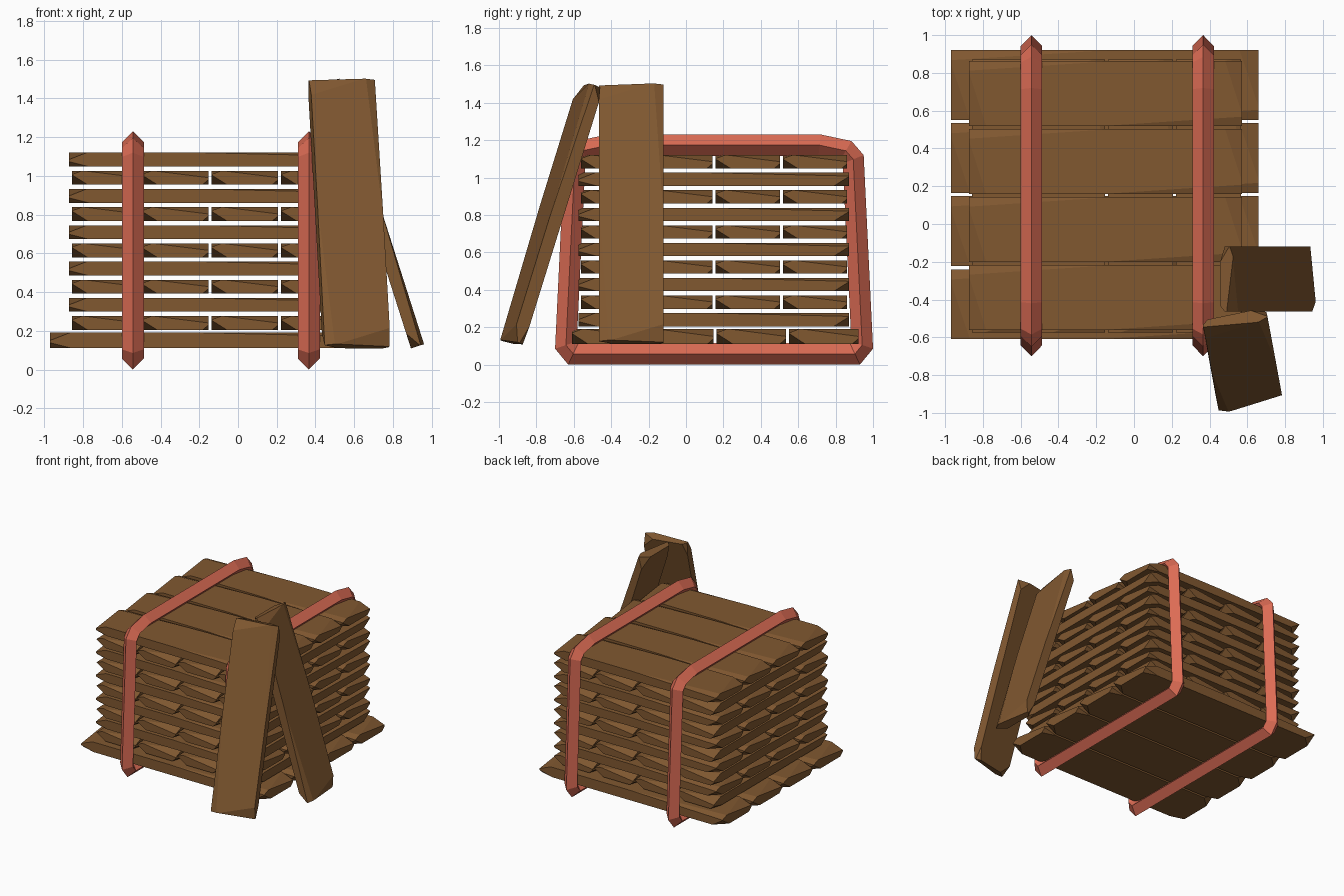
import bpy, bmesh, math
from mathutils import Vector, Matrix

if "Cube" in bpy.data.objects:
    bpy.data.objects.remove(bpy.data.objects["Cube"])


def material(name, rgb):
    m = bpy.data.materials.new(name)
    m.diffuse_color = (*rgb, 1)
    m.use_nodes = True
    m.node_tree.nodes["Principled BSDF"].inputs["Base Color"].default_value = m.diffuse_color
    return m


WOOD = material("brown wood", (0.22, 0.098, 0.03))
RED = material("red strap", (0.72, 0.15, 0.09))
L, W, T = 1.445, 0.344, 0.071   # plank length, width, thickness


def add(name, mesh, matrix=Matrix()):
    ob = bpy.data.objects.new(name, mesh)
    bpy.context.collection.objects.link(ob)
    ob.matrix_world = matrix
    return ob


def finish(bm, name, mat):
    bmesh.ops.recalc_face_normals(bm, faces=bm.faces)
    me = bpy.data.meshes.new(name)
    bm.to_mesh(me)
    bm.free()
    me.materials.append(mat)
    return me


# One rough-hewn plank, shared by the whole stack
def plank_mesh():
    bm = bmesh.new()
    bmesh.ops.create_cube(bm, size=1, matrix=Matrix.Diagonal((L, W, T, 1)))

    def chip(sx, sy, sz, a, b, c):
        """Cut off one corner, a/b/c being the cut lengths along x/y/z."""
        corner = Vector((sx * L / 2, sy * W / 2, sz * T / 2))
        n = Vector((sx / a, sy / b, sz / c)).normalized()
        geom = bm.verts[:] + bm.edges[:] + bm.faces[:]
        bmesh.ops.bisect_plane(bm, geom=geom, plane_co=corner - Vector((sx * a, 0, 0)),
                               plane_no=n, clear_outer=True)
        bmesh.ops.holes_fill(bm, edges=[e for e in bm.edges if e.is_boundary], sides=0)

    for s in (1, -1):
        chip(s, -s, -1, 0.08, 0.08, 0.05)    # broken lower end corner
        chip(s, s, 1, 0.09, 0.28, 0.035)     # worn upper end
        chip(s, -s, 1, 0.75, 0.05, 0.018)    # long split along the edge
        chip(s, s, -1, 0.10, 0.03, 0.025)
    return finish(bm, "plank", WOOD)


PLANK = plank_mesh()

# Wider bottom layer
for i in range(4):
    m = (Matrix.Translation((-0.155, -0.425 + i * 0.387, 0.15))
         @ Matrix.Diagonal((1.63 / L, 0.37 / W, 0.08 / T, 1)))
    add(f"base_plank_{i + 1}", PLANK, m)

# Ten crossing layers above
for k in range(10):
    z = 0.24 + k * 0.0938
    for i in range(4):
        off = (i - 1.5) * 0.36
        if k % 2:   # along x
            m = Matrix.Translation((-0.15, 0.15 + off, z))
        else:       # along y
            m = Matrix.Translation((-0.145 + off, 0.148, z)) @ Matrix.Rotation(-math.pi / 2, 4, 'Z')
        add(f"stack_plank_{k + 1}_{i + 1}", PLANK, m)


# Two loose planks leaning on the stack
def leaning(name, bottom, top, across):
    bottom, top = Vector(bottom), Vector(top)
    x = (top - bottom).normalized()
    y = Vector(across)
    y = (y - x * y.dot(x)).normalized()
    z = x.cross(y)
    m = Matrix((x, y, z)).transposed().to_4x4()
    m.translation = (bottom + top) / 2
    add(name, PLANK, m @ Matrix.Diagonal(((top - bottom).length / L, 1, 1, 1)))


leaning("leaning_plank_front", (0.613, -0.935, 0.12), (0.535, -0.51, 1.492), (-0.33, -0.07, 0))
leaning("leaning_plank_side", (0.927, -0.292, 0.12), (0.49, -0.292, 1.492), (0, -1, 0))


# Straps: diamond section swept round a closed loop
def strap_mesh():
    half = [(0.78, 0.0), (0.85, 0.085), (0.80, 1.12), (0.735, 1.195), (0.57, 1.23)]
    outer = [Vector((0.15 + a, z)) for a, z in half]
    outer += [Vector((0.15 - a, z)) for a, z in reversed(half)]
    n, r = len(outer), 0.057
    bm = bmesh.new()
    rings = []
    for i, p in enumerate(outer):
        d0 = (p - outer[i - 1]).normalized()
        d1 = (outer[(i + 1) % n] - p).normalized()
        n0, n1 = Vector((-d0.y, d0.x)), Vector((-d1.y, d1.x))   # inward
        inward = (n0 + n1) / (1 + n0.dot(n1))
        ring = []
        for x, depth in ((0, 0), (r, r), (0, 2 * r), (-r, r)):
            q = p + inward * depth
            ring.append(bm.verts.new((x, q.x, q.y)))
        rings.append(ring)
    for i in range(n):
        a, b = rings[i], rings[(i + 1) % n]
        for j in range(4):
            k = (j + 1) % 4
            bm.faces.new((a[j], a[k], b[k], b[j]))
    return finish(bm, "strap", RED)


STRAP = strap_mesh()
for name, x in (("strap_left", -0.543), ("strap_right", 0.366)):
    add(name, STRAP, Matrix.Translation((x, 0, 0)))
